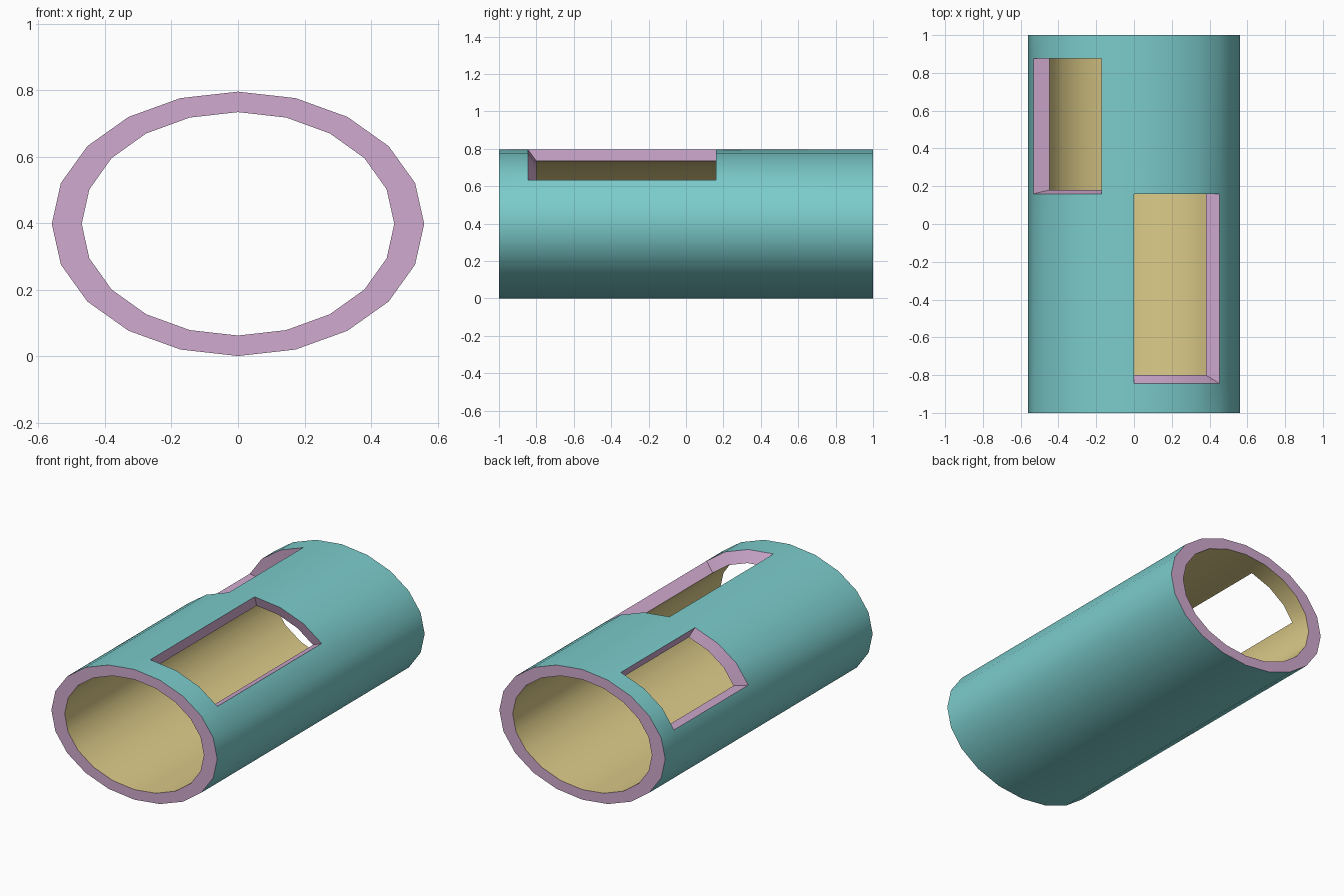
import bpy, bmesh
from math import cos, sin, radians, tau

if "Cube" in bpy.data.objects:
    bpy.data.objects.remove(bpy.data.objects["Cube"])

SIDES = 20
CZ = 0.3985
# per shell: x radius, z radius, y rows (inner rows shift slightly at the windows)
SHELLS = [
    (0.56, 0.3975, (-1, -0.845, 0.16, 0.875, 1)),
    (0.47, 0.336, (-1, -0.80, 0.18, 0.88, 1)),
]
# window openings as (row, segment) cells
OPEN = {(1, s) for s in (2, 3, 4)} | {(2, s) for s in (6, 7, 8)}


def material(name, color):
    m = bpy.data.materials.new(name)
    m.diffuse_color = (*color, 1)
    m.use_nodes = True
    m.node_tree.nodes["Principled BSDF"].inputs["Base Color"].default_value = m.diffuse_color
    return m


bm = bmesh.new()
grids = []
for rx, rz, rows in SHELLS:
    grids.append([[bm.verts.new((rx * cos(tau * i / SIDES), y, CZ + rz * sin(tau * i / SIDES)))
                   for i in range(SIDES)] for y in rows])

# outer and inner walls, leaving out the window cells
for k, g in enumerate(grids):
    for r in range(4):
        for s in range(SIDES):
            if (r, s) in OPEN:
                continue
            t = (s + 1) % SIDES
            quad = [g[r][s], g[r][t], g[r + 1][t], g[r + 1][s]]
            f = bm.faces.new(quad if k else quad[::-1])
            f.material_index = k
            f.smooth = True

# rims joining the two walls at the ends and around the windows
pair = {o: i for go, gi in zip(*grids) for o, i in zip(go, gi)}
for e in [e for e in bm.edges if e.is_boundary and e.verts[0] in pair]:
    a, b = e.verts
    bm.faces.new((a, b, pair[b], pair[a])).material_index = 2

bmesh.ops.recalc_face_normals(bm, faces=bm.faces[:])
mesh = bpy.data.meshes.new("windowed_tube")
bm.to_mesh(mesh)
bm.free()
tube = bpy.data.objects.new("windowed_tube", mesh)
bpy.context.collection.objects.link(tube)
for name, col in (("outer_teal", (0.2, 0.6, 0.6)), ("inner_gold", (0.72, 0.6, 0.25)),
                  ("rim_purple", (0.63, 0.4, 0.62))):
    mesh.materials.append(material(name, col))

# smooth walls with crisp rims
bpy.context.view_layer.objects.active = tube
tube.select_set(True)
bpy.ops.object.shade_smooth_by_angle(angle=radians(30))
